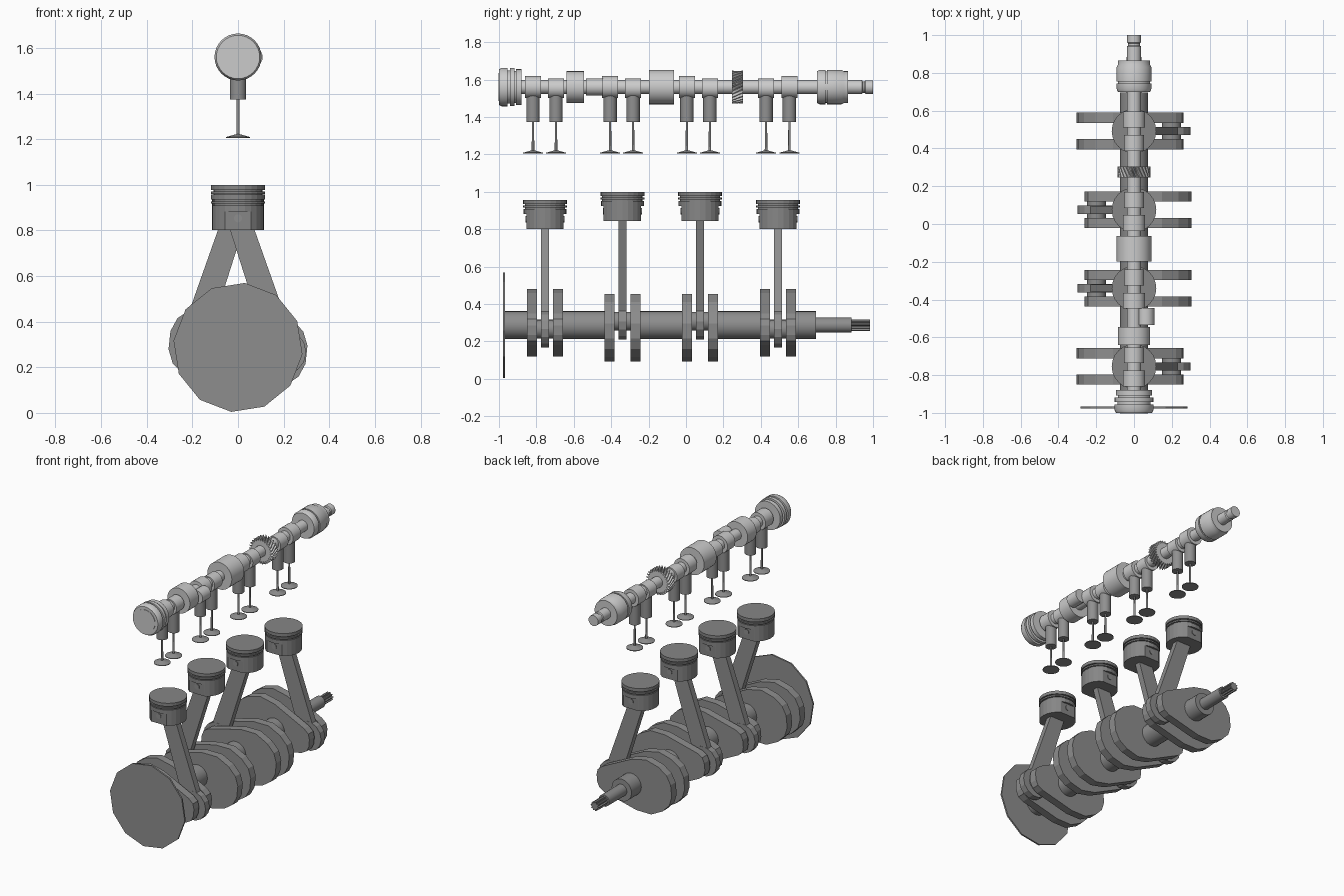
import bpy, bmesh, math
from mathutils import Matrix, Vector

if "Cube" in bpy.data.objects:
    bpy.data.objects.remove(bpy.data.objects["Cube"])

CRANK_Z, CAM_Z = 0.287, 1.56
THROW, TILT = 0.2, math.radians(6)


def material(name, v):
    m = bpy.data.materials.new(name)
    m.diffuse_color = (v, v, v, 1)
    m.use_nodes = True
    m.node_tree.nodes["Principled BSDF"].inputs["Base Color"].default_value = m.diffuse_color
    return m


LIGHT = material("light_steel", 0.60)
DARK = material("dark_steel", 0.27)
PISTON = material("piston_grey", 0.24)
VALVE = material("valve_grey", 0.28)


def finish(name, bm, mat, smooth=False):
    bmesh.ops.recalc_face_normals(bm, faces=bm.faces)
    me = bpy.data.meshes.new(name)
    bm.to_mesh(me)
    bm.free()
    me.materials.append(mat)
    ob = bpy.data.objects.new(name, me)
    bpy.context.collection.objects.link(ob)
    if smooth:
        bpy.context.view_layer.objects.active = ob
        ob.select_set(True)
        bpy.ops.object.shade_smooth_by_angle(angle=math.radians(35))
        ob.select_set(False)
    return ob


def loft(rings):
    """Solid skinned through equally sized rings of points, capped at both ends."""
    bm = bmesh.new()
    vs = [[bm.verts.new(p) for p in r] for r in rings]
    n = len(vs[0])
    for a, b in zip(vs, vs[1:]):
        for i in range(n):
            bm.faces.new((a[i], a[(i + 1) % n], b[(i + 1) % n], b[i]))
    bm.faces.new(vs[0])
    bm.faces.new(vs[-1])
    return bm


def lathe_y(profile, z, x=0, n=24, start=0):
    """Turned part along y from (y, radius) pairs."""
    ang = [math.radians(start) + 2 * math.pi * i / n for i in range(n)]
    return loft([[(x + r * math.cos(a), y, z + r * math.sin(a)) for a in ang] for y, r in profile])


def lathe_z(profile, x, y, n=24):
    """Turned part along z from (z, radius) pairs."""
    ang = [2 * math.pi * i / n for i in range(n)]
    return loft([[(x + r * math.cos(a), y + r * math.sin(a), z) for a in ang] for z, r in profile])


def plate(outline, y0, y1):
    """Flat part in the xz plane, between two y positions."""
    return loft([[(x, y, z) for x, z in outline] for y in (y0, y1)])


def toothed(y0, y1, z, r_out, r_in, teeth, twist=0):
    """Toothed wheel, with optional helical twist."""
    rings = []
    for y, t in ((y0, 0), (y1, twist)):
        ring = []
        for i in range(teeth * 4):
            a = 2 * math.pi * i / (teeth * 4) + t
            r = r_out if i % 4 < 2 else r_in
            ring.append((r * math.cos(a), y, z + r * math.sin(a)))
        rings.append(ring)
    return loft(rings)


# Crankshaft: flywheel, main journals, nose and splined end
finish("flywheel", lathe_y([(-0.978, 0.284), (-0.967, 0.284)], CRANK_Z, n=12, start=24), DARK)
CYLINDERS = [(-0.754, 1), (-0.34, -1), (0.075, -1), (0.492, 1)]
ends = [-0.967] + [c[0] + s for c in CYLINDERS for s in (-0.07, 0.07)] + [0.695]
for a, b in zip(ends[::2], ends[1::2]):
    finish("main_journal", lathe_y([(a, 0.075), (b, 0.075)], CRANK_Z), DARK, True)
finish("crank_nose", lathe_y([(0.69, 0.04), (0.885, 0.04)], CRANK_Z), DARK, True)
finish("crank_spline", toothed(0.88, 0.985, CRANK_Z, 0.031, 0.023, 10), DARK)

# Web outline: upper half, from counterweight to crankpin end
half = [(-0.302, 0.04), (-0.277, 0.10), (-0.22, 0.148), (-0.13, 0.182), (-0.02, 0.17),
        (0.215, 0.085), (0.25, 0.06), (0.262, 0.025)]
web = half + [(u, -v) for u, v in reversed(half)]


def clip(bm, co, no):
    """Cut a solid with a plane, and close it."""
    bmesh.ops.bisect_plane(bm, geom=bm.verts[:] + bm.edges[:] + bm.faces[:],
                           plane_co=co, plane_no=no, clear_outer=True)
    bmesh.ops.holes_fill(bm, edges=[e for e in bm.edges if e.is_boundary], sides=0)


for y, side in CYLINDERS:
    ang = -TILT if side > 0 else math.pi - TILT
    c, s = math.cos(ang), math.sin(ang)
    px, pz = THROW * c, CRANK_Z + THROW * s
    top = 0.957 if side > 0 else 1.0

    # Crank webs and crankpin
    outline = [(u * c - v * s, CRANK_Z + u * s + v * c) for u, v in web]
    for off in (-0.07, 0.07):
        finish("crank_web", plate(outline, y + off - 0.027, y + off + 0.027), DARK)
    finish("crankpin", lathe_y([(y - 0.07, 0.05), (y + 0.07, 0.05)], pz, px), DARK, True)

    # Connecting rod: slightly tapered shank and round big end
    small, big = Vector((0, top - 0.10)), Vector((px, pz))
    d = (big - small).normalized()
    n = Vector((-d.y, d.x))
    shank = [small - n * 0.05, small + n * 0.05, big + n * 0.06, big - n * 0.06]
    finish("connecting_rod", plate(shank, y - 0.021, y + 0.021), DARK)
    finish("rod_big_end", lathe_y([(y - 0.022, 0.1), (y + 0.022, 0.1)], pz, px, n=14), DARK)

    # Piston: ring lands with grooves, and a skirt flattened front and back
    R, G = 0.118, 0.108
    finish("piston_crown", lathe_z(
        [(top, R), (top - 0.022, R), (top - 0.022, G), (top - 0.030, G), (top - 0.030, R),
         (top - 0.040, R), (top - 0.040, G), (top - 0.048, G), (top - 0.048, R - 0.003),
         (top - 0.075, R - 0.003)], 0, y), PISTON)
    skirt = lathe_z([(top - 0.155, 0.115), (top - 0.07, 0.115)], 0, y)
    for f in (-1, 1):
        clip(skirt, (0, y + f * 0.1, 0), (0, f, 0))
    finish("piston_skirt", skirt, PISTON)
    finish("wrist_pin", lathe_y([(y - 0.104, 0.018), (y + 0.104, 0.018)], top - 0.104, n=12), DARK)

# Camshaft: bar with the front pulley, bearings and rear collar
finish("cam_bar", lathe_y([(-0.95, 0.037), (0.94, 0.037), (0.945, 0.031), (0.955, 0.031),
                           (0.96, 0.036), (1.0, 0.036)], CAM_Z), LIGHT, True)
finish("front_pulley", lathe_y(
    [(-1.0, 0.075), (-1.0, 0.095), (-0.985, 0.103), (-0.955, 0.103), (-0.955, 0.088),
     (-0.942, 0.088), (-0.942, 0.102), (-0.918, 0.102), (-0.918, 0.086), (-0.908, 0.086),
     (-0.908, 0.096), (-0.88, 0.096)], CAM_Z, n=32), LIGHT, True)
finish("pulley_face", lathe_y([(-1.003, 0.075), (-0.99, 0.075)], CAM_Z, n=32), LIGHT, True)
for y0, y1, r in ((-0.64, -0.545, 0.085), (-0.198, -0.064, 0.092)):
    finish("cam_bearing", lathe_y([(y0, r), (y1, r)], CAM_Z, n=32), LIGHT, True)
finish("rear_collar", lathe_y(
    [(0.70, 0.085), (0.715, 0.092), (0.745, 0.092), (0.745, 0.084), (0.755, 0.084),
     (0.755, 0.092), (0.83, 0.092), (0.845, 0.085), (0.865, 0.085)], CAM_Z, n=32), LIGHT, True)
finish("pump_eccentric", lathe_y([(-0.535, 0.045), (-0.445, 0.045)], CAM_Z, 0.063), LIGHT, True)
finish("drive_gear", toothed(0.246, 0.305, CAM_Z, 0.088, 0.07, 26, 0.35), LIGHT)

# Cam lobes, each pushing a tappet and valve
for i, y in enumerate((-0.818, -0.695, -0.406, -0.283, 0.005, 0.128, 0.428, 0.553)):
    r = 0.059 if i in (0, 2, 4, 7) else 0.052
    z = CAM_Z if r > 0.055 else CAM_Z - 0.007
    finish("cam_lobe", lathe_y([(y - 0.042, r), (y + 0.042, r)], z), LIGHT, True)
    finish("tappet", lathe_z([(1.374, 0.036), (1.53, 0.036)], 0, y, 20), VALVE, True)
    finish("valve", lathe_z([(1.205, 0.053), (1.209, 0.053), (1.222, 0.007), (1.38, 0.006)],
                            0, y, 16), VALVE, True)
